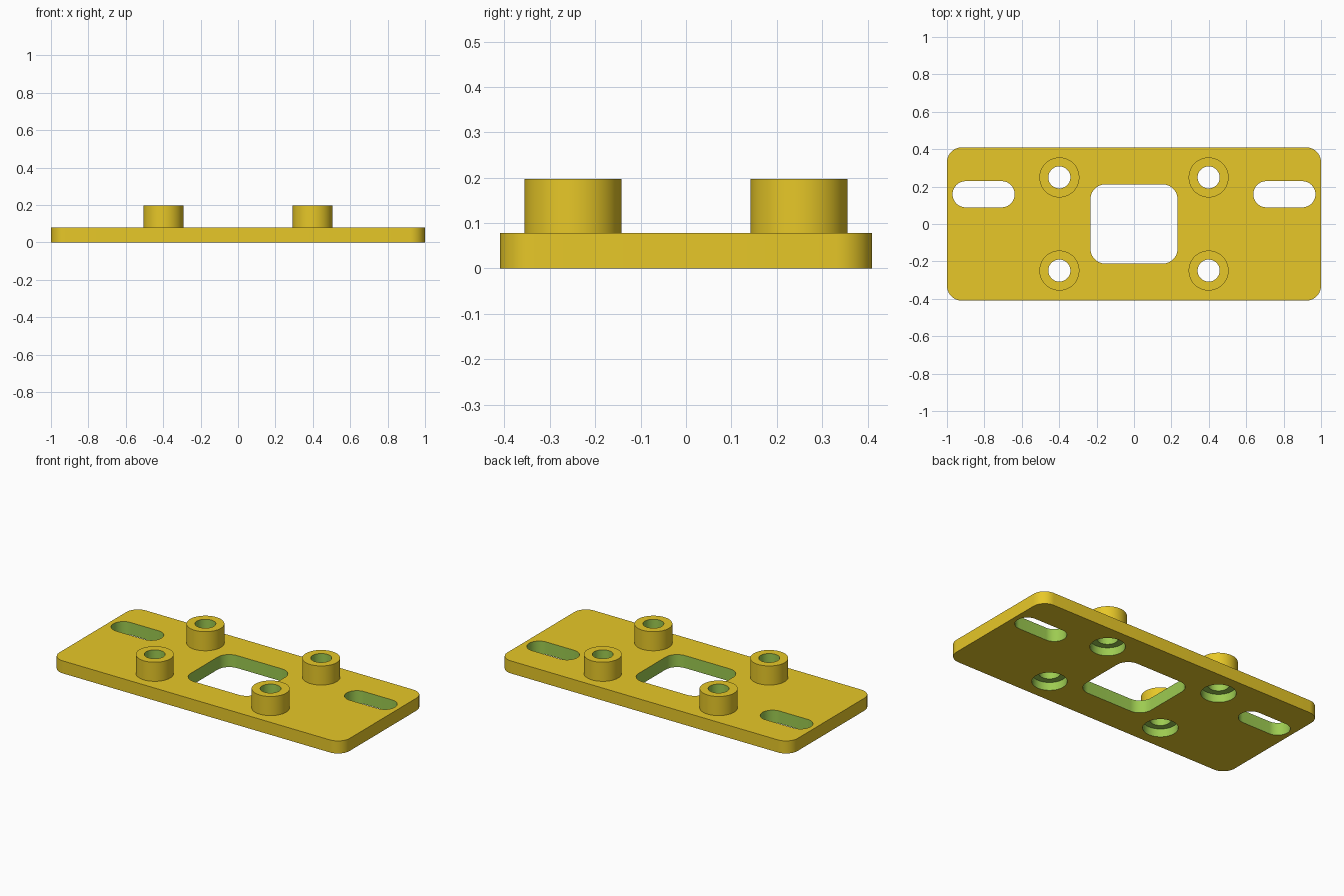
import bpy, bmesh, math

if "Cube" in bpy.data.objects:
    bpy.data.objects.remove(bpy.data.objects["Cube"], do_unlink=True)


def make_material(name, color):
    mat = bpy.data.materials.new(name)
    mat.use_nodes = True
    mat.diffuse_color = color
    mat.node_tree.nodes["Principled BSDF"].inputs["Base Color"].default_value = color
    return mat


gold = make_material("gold", (0.947, 0.680, 0.025, 1))
green = make_material("cut green", (0.337, 0.597, 0.082, 1))


def rounded_prism(name, center, half, radius, bottom, top, mat, steps=12):
    """Upright prism with rounded corners; a cylinder when half equals radius."""
    bm = bmesh.new()
    verts = []
    for quarter, (sx, sy) in enumerate([(1, 1), (-1, 1), (-1, -1), (1, -1)]):
        for i in range(steps + 1):
            a = (quarter + i / steps) * math.pi / 2
            x = center[0] + sx * (half[0] - radius) + radius * math.cos(a)
            y = center[1] + sy * (half[1] - radius) + radius * math.sin(a)
            verts.append(bm.verts.new((x, y, bottom)))
    bmesh.ops.remove_doubles(bm, verts=verts, dist=0.0001)
    bm.verts.ensure_lookup_table()
    base = bm.faces.new(list(bm.verts))
    extruded = bmesh.ops.extrude_face_region(bm, geom=[base])["geom"]
    for v in extruded:
        if isinstance(v, bmesh.types.BMVert):
            v.co.z = top
    bmesh.ops.recalc_face_normals(bm, faces=bm.faces)
    mesh = bpy.data.meshes.new(name)
    bm.to_mesh(mesh)
    bm.free()
    mesh.materials.append(mat)
    obj = bpy.data.objects.new(name, mesh)
    bpy.context.collection.objects.link(obj)
    return obj


def combine(target, tool, operation):
    """Apply a boolean that keeps the tool's material, then drop the tool."""
    tool.hide_render = True
    mod = target.modifiers.new("boolean", "BOOLEAN")
    mod.operation = operation
    mod.solver = "EXACT"
    mod.material_mode = "TRANSFER"
    mod.object = tool
    bpy.context.view_layer.objects.active = target
    bpy.ops.object.modifier_apply(modifier=mod.name)
    bpy.data.objects.remove(tool, do_unlink=True)


PLATE_TOP, BOSS_TOP = 0.078, 0.197
BOSS_R, HOLE_R, BORE_R, BORE_DEPTH = 0.107, 0.059, 0.098, 0.05
corners = [(sx * 0.399, sy * 0.249) for sx in (-1, 1) for sy in (-1, 1)]

# Base plate
plate = rounded_prism("mounting_plate", (0, 0), (1, 0.41), 0.08, 0, PLATE_TOP, gold)

# Standoff bosses
for c in corners:
    boss = rounded_prism("boss", c, (BOSS_R, BOSS_R), BOSS_R, 0.06, BOSS_TOP, gold)
    combine(plate, boss, "UNION")

# Central window
window = rounded_prism("window_cutter", (0, 0), (0.233, 0.212), 0.08, -0.1, 0.3, green)
combine(plate, window, "DIFFERENCE")

# Side slots
for side in (-1, 1):
    slot = rounded_prism("slot_cutter", (side * 0.804, 0.159), (0.166, 0.07), 0.07,
                         -0.1, 0.3, green)
    combine(plate, slot, "DIFFERENCE")

# Screw holes, counterbored from below
for c in corners:
    bore = rounded_prism("bore_cutter", c, (BORE_R, BORE_R), BORE_R, -0.1, BORE_DEPTH, green)
    combine(plate, bore, "DIFFERENCE")
    hole = rounded_prism("hole_cutter", c, (HOLE_R, HOLE_R), HOLE_R, -0.1, 0.3, green)
    combine(plate, hole, "DIFFERENCE")

# Smooth curved walls, crisp rims
bpy.ops.object.select_all(action="DESELECT")
plate.select_set(True)
bpy.context.view_layer.objects.active = plate
bpy.ops.object.shade_smooth_by_angle(angle=math.radians(30))
